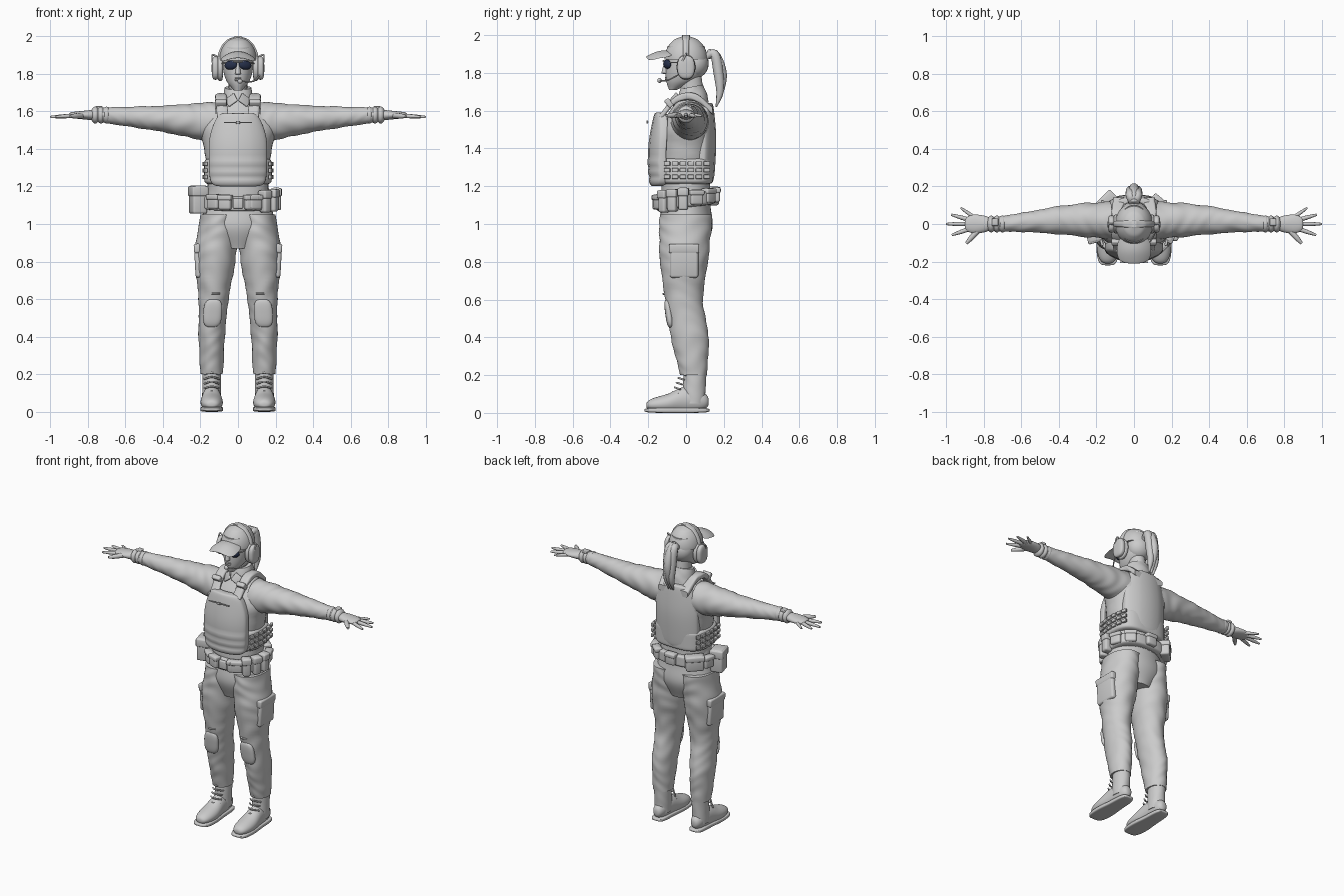
import bpy, bmesh
from math import sin, cos, pi, radians, sqrt
from mathutils import Vector, Matrix, Euler

if "Cube" in bpy.data.objects:
    bpy.data.objects.remove(bpy.data.objects["Cube"])


def material(name, rgb):
    mat = bpy.data.materials.new(name)
    mat.use_nodes = True
    mat.diffuse_color = (*rgb, 1)
    mat.node_tree.nodes["Principled BSDF"].inputs["Base Color"].default_value = (*rgb, 1)
    return mat


GREY = material("plain grey", (.6, .6, .6))
NAVY = material("dark blue lens", (.02, .03, .07))


def finish(name, bm, mat=GREY, mirror=False, bevel=0):
    bmesh.ops.recalc_face_normals(bm, faces=bm.faces)
    mesh = bpy.data.meshes.new(name)
    bm.to_mesh(mesh)
    bm.free()
    mesh.materials.append(mat)
    mesh.shade_smooth()
    obj = bpy.data.objects.new(name, mesh)
    bpy.context.collection.objects.link(obj)
    if bevel:
        edges = obj.modifiers.new("soft edges", "BEVEL")
        edges.width, edges.segments = bevel, 3
    else:
        mesh.set_sharp_from_angle(angle=radians(50))
    if mirror:
        obj.modifiers.new("left and right", "MIRROR")


def sample(values, t):
    """Smooth curve through evenly spaced numbers or vectors, t from 0 to 1."""
    last = len(values) - 1
    if not last:
        return values[0]
    padded = [2 * values[0] - values[1], *values, 2 * values[-1] - values[-2]]
    k = min(int(t * last), last - 1)
    f = t * last - k
    p, q, r, s = padded[k:k + 4]
    return q + .5 * f * (r - p + f * (2 * p - 5 * q + 4 * r - s + f * (3 * q - p - 3 * r + s)))


def loft(name, path, widths, depths, axis="z", power=2, ends=0, wrinkle=0, warp=None, rings=40, sides=40, **style):
    """Oval or squared rings along a path; ends rounds both tips."""
    path = [Vector(p) for p in path]
    across = {"x": (1, 2), "y": (0, 2), "z": (0, 1)}[axis]
    bm = bmesh.new()
    loops = []
    for step in range(rings + 1):
        t = (1 - cos(pi * step / rings)) / 2
        scale = max(.05, (1 - abs(2 * t - 1) ** ends) ** (1 / ends)) if ends else 1
        radii = sample(widths, t) * scale, sample(depths, t) * scale
        centre = sample(path, t)
        along = centre["xyz".index(axis)]
        loop = []
        for i in range(sides):
            a = 2 * pi * i / sides
            fold = 1 + wrinkle * (sin(70 * along + 3 * sin(2 * a + 9 * along)) + sin(40 * along - 3 * cos(a)))
            co = centre.copy()
            for k, radius, d in zip(across, radii, (cos(a), sin(a))):
                co[k] += fold * radius * abs(d) ** (2 / power) * (1 if d > 0 else -1)
            loop.append(bm.verts.new(warp(co) if warp else co))
        loops.append(loop)
    for low, high in zip(loops, loops[1:]):
        for i in range(sides):
            j = (i + 1) % sides
            bm.faces.new((low[i], low[j], high[j], high[i]))
    bm.faces.new(loops[0])
    bm.faces.new(loops[-1])
    finish(name, bm, **style)


def placed(centre, size, rot):
    turn = Euler([radians(r) for r in rot]).to_matrix().to_4x4()
    return Matrix.Translation(centre) @ turn @ Matrix.Diagonal((*size, 1))


def box(name, centre, size, rot=(0, 0, 0), bevel=.008, **style):
    bm = bmesh.new()
    bmesh.ops.create_cube(bm, size=1, matrix=placed(centre, size, rot))
    finish(name, bm, bevel=bevel, **style)


def ball(name, centre, size, rot=(0, 0, 0), **style):
    bm = bmesh.new()
    bmesh.ops.create_uvsphere(bm, u_segments=24, v_segments=16, radius=1, matrix=placed(centre, size, rot))
    finish(name, bm, **style)


def tube(name, path, radii, mirror=False):
    path = [Vector(p) for p in path]
    for side in (1, -1) if mirror else (1,):
        curve = bpy.data.curves.new(name, "CURVE")
        curve.dimensions, curve.bevel_depth, curve.bevel_resolution = "3D", 1, 3
        curve.use_fill_caps = True
        line = curve.splines.new("POLY")
        line.points.add(20)
        for k, point in enumerate(line.points):
            x, y, z = sample(path, k / 20)
            point.co, point.radius = (side * x, y, z, 1), sample(radii, k / 20)
        line.use_smooth = True
        curve.materials.append(GREY)
        bpy.context.collection.objects.link(bpy.data.objects.new(name, curve))


# Trousers
loft("hips", [(0, 0, .87), (0, 0, 1.2)], [.1, .19, .18, .16], [.1, .14, .13, .12])
loft("trouser_leg", [(.1, 0, 1.05), (.12, -.01, .83), (.13, -.01, .6), (.14, .02, .4), (.14, .04, .2)],
     [.1, .11, .08, .07, .06], [.14, .13, .1, .1, .07], wrinkle=.014, rings=70, mirror=True)
loft("knee_pad", [(.14, -.08, .45), (.13, -.1, .6)], [.05], [.02], power=2.5, ends=3, mirror=True)
box("thigh_pocket", (.21, -.01, .8), (.04, .15, .17), (0, 3, 0), .014, mirror=True)
box("thigh_pocket_flap", (.215, -.01, .87), (.04, .16, .05), (0, 3, 0), .01, mirror=True)
tube("knee_seam", [(.06, -.05, .63), (.12, -.12, .63), (.2, -.05, .63)], [.005], mirror=True)

# Boots
foot_widths = [.06, .06, .05, .05]
loft("boot_shaft", [(.14, .04, .05), (.14, .05, .25)], [.05], [.06], wrinkle=.008, mirror=True)
loft("boot_foot", [(.14, -.21, .04), (.14, -.1, .05), (.14, 0, .07), (.14, .12, .06)],
     foot_widths, [.04, .05, .07, .06], axis="y", ends=3, mirror=True)
loft("boot_sole", [(.14, -.22, .014), (.14, .125, .014)], foot_widths, [.014], axis="y", power=5, ends=4, mirror=True)
for k in range(5):
    y, z = .01 * k - .07, .1 + .025 * k
    tube("boot_lace", [(.1, y + .03, z), (.14, y, z + .01), (.18, y + .03, z)], [.005], mirror=True)

# Shirt
loft("torso", [(0, 0, 1.1), (0, 0, 1.4), (0, .03, 1.68)], [.17, .16, .18, .2, .06],
     [.13, .13, .14, .13, .06], power=2.2, wrinkle=.005)
loft("sleeve", [(.12, .02, 1.54), (.4, .02, 1.56), (.72, 0, 1.58)], [.1, .09, .075, .055, .04],
     [.11, .09, .07, .055, .04], axis="x", wrinkle=.016, rings=70, mirror=True)
loft("collar", [(0, .03, 1.62), (0, .03, 1.72)], [.1, .08, .07], [.09, .08, .06], wrinkle=.01,
     warp=lambda c: c + Vector((0, 0, .2 * c.y)))
box("collar_wing", (.035, -.06, 1.66), (.06, .012, .055), (-30, 35, 15), .005, mirror=True)

# Hands: fingers fan out from the palm
for x in (.7, .73, .76):
    ball("glove_cuff", (x, 0, 1.58), (.025, .045, .045), mirror=True)
box("wrist_watch", (.74, .01, 1.62), (.035, .04, .016), bevel=.005, mirror=True)
loft("palm", [(.75, 0, 1.58), (.9, 0, 1.58)], [.03, .045, .05, .04], [.03, .025, .02, .015],
     axis="x", ends=5, mirror=True)
for finger, angle, length, thick in (("thumb", -48, .14, .015), ("index", -19, .18, .012), ("middle", 0, .2, .012),
                                     ("ring", 16, .18, .012), ("little", 35, .15, .01)):
    reach = Vector((cos(radians(angle)), sin(radians(angle)), -.05))
    tube(finger + "_finger", [Vector((.8, 0, 1.58)) + reach * length * f for f in (.2, .6, 1)],
         [thick, thick, thick * .9, thick * .5], mirror=True)


# Plate carrier, with folds low on the front
def bend_front(c):
    fold = .006 * abs(sin(20 * pi * (c.z - 1.2))) if c.z < 1.35 and c.y < -.17 else 0
    return c + Vector((0, 2 * c.x ** 2 - fold, 0))


loft("front_plate", [(0, -.16, 1.2), (0, -.17, 1.4), (0, -.14, 1.59)], [.15, .155, .15, .11], [.03],
     power=5, ends=8, warp=bend_front, sides=60)
loft("back_plate", [(0, .125, 1.23), (0, .135, 1.45), (0, .12, 1.64)], [.15, .155, .15, .11], [.025],
     power=5, ends=8, warp=lambda c: c - Vector((0, 2 * c.x ** 2, 0)), sides=60)
box("chest_strip", (0, -.203, 1.54), (.15, .008, .006), bevel=.001)
box("chest_tab", (0, -.205, 1.54), (.02, .008, .016), bevel=.002)
loft("shoulder_strap", [(.08, -.14, 1.56), (.09, -.05, 1.66), (.09, .05, 1.67), (.08, .14, 1.6)],
     [.03], [.02], axis="y", power=3.5, wrinkle=.03, mirror=True)
box("strap_buckle", (.09, -.09, 1.64), (.06, .03, .05), (40, 0, 0), mirror=True)
loft("waist_band", [(0, 0, 1.21), (0, 0, 1.35)], [.18], [.145], power=3, ends=9)
for z in (1.25, 1.285, 1.32):
    for k in range(6):
        y = .042 * k - .1
        box("webbing_loop", (.182 - y * y, y, z), (.016, .034, .022), (0, 0, 130 * y), .004, mirror=True)

# Belt, with pouches set around it by angle
loft("belt", [(0, 0, 1.085), (0, 0, 1.165)], [.2], [.157], power=2.5, ends=8,
     warp=lambda c: c + Vector((0, 0, .13 * c.y)))
box("belt_buckle", (0, -.16, 1.11), (.055, .02, .055), bevel=.006)


def pouch(angle, width, depth, height):
    a = radians(angle)
    spot = Vector(((.18 + depth / 2) * cos(a), (.14 + depth / 2) * sin(a), 1.135 + .02 * sin(a)))
    box("belt_pouch", spot, (width, depth, height), (0, 0, angle + 90), .012)
    box("belt_pouch_flap", spot + Vector((0, 0, height * .3)), (width + .008, depth + .008, height * .35),
        (0, 0, angle + 90))


for angle in (-45, -25, -5):
    pouch(angle, .05, .05, .12)
for angle in (-110, -70, -63, -130, 20, 50, 90, 165):
    pouch(angle, .07, .04, .08)
pouch(195, .1, .08, .15)
pouch(135, .11, .06, .1)

# Head
loft("neck", [(0, .04, 1.63), (0, .02, 1.8)], [.06, .05, .05], [.06])
loft("head", [(0, -.07, 1.71), (0, -.025, 1.76), (0, 0, 1.83), (0, 0, 1.94)],
     [.02, .06, .08, .08], [.02, .08, .108, .1])
loft("nose", [(0, -.11, 1.795), (0, -.11, 1.81), (0, -.105, 1.86)], [.016, .014, .008], [.022, .018, .01], ends=4)
for z in (1.766, 1.776):
    ball("lip", (0, -.1, z), (.02, .012, .006))
ball("glasses_lens", (.038, -.1, 1.846), (.036, .016, .024), (0, 8, 24), mat=NAVY, mirror=True)
tube("glasses_arm", [(.066, -.085, 1.855), (.085, -.04, 1.855), (.09, .01, 1.855)], [.004], mirror=True)
tube("glasses_bridge", [(-.03, -.11, 1.862), (0, -.12, 1.864), (.03, -.11, 1.862)], [.004])

# Cap and hair
dome = [sqrt(1 - k * k / 65) for k in range(9)]
loft("cap", [(0, 0, 1.87), (0, 0, 1.995)], [.1 * d for d in dome], [.114 * d for d in dome])
loft("cap_brim", [(0, -.06, 1.915), (0, -.14, 1.91), (0, -.21, 1.885)], [.09], [.006], axis="y", ends=3,
     warp=lambda c: c - Vector((0, 0, 4 * c.x ** 2)))
ball("cap_button", (0, 0, 1.994), (.01, .01, .005))
ball("back_hair", (0, .045, 1.85), (.08, .075, .08))
ball("hair_tie", (0, .125, 1.9), (.028, .016, .026))
for x in (-.018, 0, .018):
    tube("ponytail_lock", [(x / 2, .1, 1.88), (x, .15, 1.9), (x, .19 - abs(x), 1.8), (x, .18, 1.7), (x, .16, 1.62)],
         [.015, .025, .027, .02, .004], mirror=False)

# Headset
loft("ear_cushion", [(.08, 0, 1.83), (.11, 0, 1.83)], [.05], [.068], axis="x", ends=4, mirror=True)
loft("ear_shell", [(.1, 0, 1.83), (.14, 0, 1.83)], [.046], [.062], axis="x", power=2.6, ends=3, mirror=True)
tube("cup_wire", [(.11, 0, 1.89), (.135, 0, 1.9), (.135, -.02, 1.86)], [.005], mirror=True)
loft("headband", [(0, 0, 1.86), (0, 0, 2)], [.112 * d for d in dome], [.02], power=4)
tube("microphone_boom", [(.115, -.04, 1.79), (.08, -.1, 1.76), (.01, -.14, 1.76)], [.004])
ball("microphone", (.01, -.14, 1.76), (.014, .012, .013))
